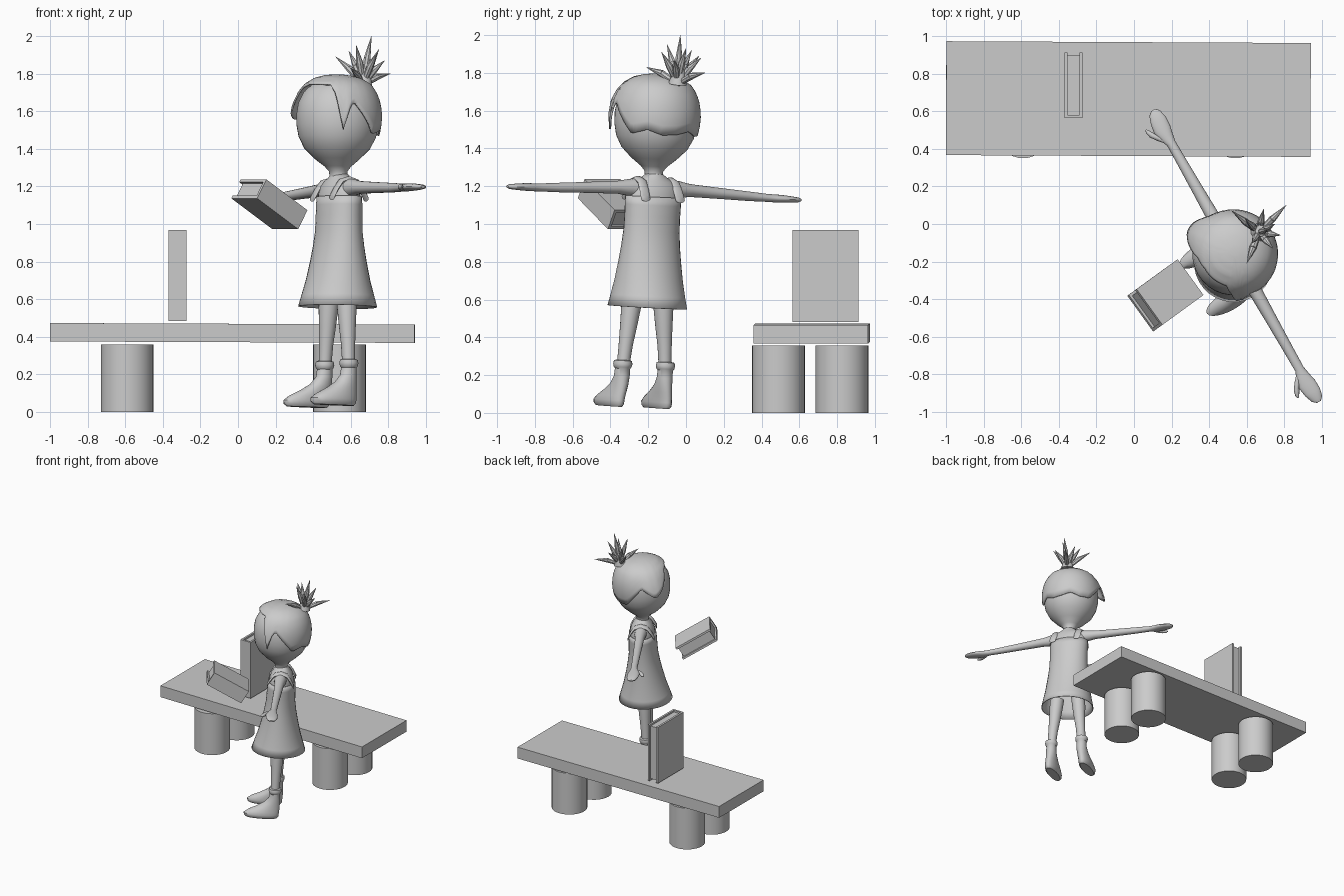
import bpy, bmesh, math
from mathutils import Matrix, Vector

if "Cube" in bpy.data.objects:
    bpy.data.objects.remove(bpy.data.objects["Cube"])

grey = bpy.data.materials.new("plain grey")
grey.diffuse_color = (0.6, 0.6, 0.6, 1)
grey.use_nodes = True
grey.node_tree.nodes["Principled BSDF"].inputs["Base Color"].default_value = grey.diffuse_color


def finish(name, bm, mat=None, smooth=True):
    """Turn a bmesh into a shaded object."""
    if mat:
        bm.transform(mat)
    bmesh.ops.recalc_face_normals(bm, faces=bm.faces)
    me = bpy.data.meshes.new(name)
    bm.to_mesh(me)
    bm.free()
    if smooth:
        me.shade_smooth()
        me.set_sharp_from_angle(angle=math.radians(40))
    me.materials.append(grey)
    ob = bpy.data.objects.new(name, me)
    bpy.context.collection.objects.link(ob)
    return ob


def box(name, mat, lo, hi):
    bm = bmesh.new()
    lo, hi = Vector(lo), Vector(hi)
    size = hi - lo
    bmesh.ops.create_cube(bm, size=1, matrix=Matrix.Translation((lo + hi) / 2) @ Matrix.Diagonal((*size, 1)))
    return finish(name, bm, mat, False)


def loft(name, axis, rings, mat, n=24, caps=True):
    """Join elliptical rings (x, y, z, a, b) lying square to one axis."""
    u, v = {'X': ((0, 1, 0), (0, 0, 1)), 'Y': ((1, 0, 0), (0, 0, 1)), 'Z': ((1, 0, 0), (0, 1, 0))}[axis]
    u, v = Vector(u), Vector(v)
    bm = bmesh.new()
    rows = []
    for x, y, z, a, b in rings:
        rows.append([bm.verts.new(Vector((x, y, z)) + u * a * math.cos(t) + v * b * math.sin(t))
                     for t in (2 * math.pi * i / n for i in range(n))])
    for r, s in zip(rows, rows[1:]):
        for i in range(n):
            j = (i + 1) % n
            bm.faces.new((r[i], r[j], s[j], s[i]))
    if caps:
        bm.faces.new(rows[0])
        bm.faces.new(rows[-1])
    return finish(name, bm, mat)


def cone(name, p, q, r1, r2, n):
    p, q = Vector(p), Vector(q)
    d = q - p
    bm = bmesh.new()
    bmesh.ops.create_cone(bm, cap_ends=True, segments=n, radius1=r1, radius2=r2, depth=d.length)
    return finish(name, bm, Matrix.Translation((p + q) / 2) @ d.to_track_quat('Z', 'Y').to_matrix().to_4x4())


def interp(keys, t):
    for (a, va), (b, vb) in zip(keys, keys[1:]):
        if t <= b:
            return va + (vb - va) * (t - a) / (b - a)
    return keys[-1][1]


# Bench: slightly turned slab on four round legs
turn = Matrix.Translation((-0.03, 0.665, 0.42)) @ Matrix.Rotation(-0.005, 4, 'Z') @ Matrix.Rotation(0.004, 4, 'Y')
box("bench_top", turn, (-0.97, -0.303, -0.049), (0.97, 0.303, 0.049))
for x in (-0.59, 0.54):
    for y in (0.49, 0.825):
        cone("bench_leg", (x, y, 0), (x, y, 0.358), 0.14, 0.14, 32)


# Books: two boards and a spine round a recessed page block
def book(name, centre, fore, height, thick, w, h, t):
    m = Matrix.Identity(4)
    for i, c in enumerate((fore, height, thick)):
        m.col[i] = (*Vector(c).normalized(), 0)
    m.col[3] = (*centre, 1)
    w, h, t, c, d = w / 2, h / 2, t / 2, 0.017, 0.015
    box(name + "_back_board", m, (-w, -h, -t), (w, h, c - t))
    box(name + "_front_board", m, (-w, -h, t - c), (w, h, t))
    box(name + "_spine", m, (-w, -h, c - t), (c - w, h, t - c))
    box(name + "_pages", m, (c - w, d - h, c - t), (w - d, h - d, t - c))


book("standing_book", (-0.322, 0.738, 0.725), (0, 1, 0), (0, 0, 1), (1, 0, 0), 0.35, 0.485, 0.098)
book("held_book", (0.167, -0.38, 1.105), (-0.585, 0.81, 0), (0.22, 0.16, -0.165),
     (-0.05, -0.036, -0.102), 0.235, 0.316, 0.118)

# Girl frame: faces local -Y, turned and leaning a little about the shoulders
tilt = Matrix(((1, 0, -0.04, 0), (0, 1, 0.04, 0), (0.04, -0.04, 1, 0), (0, 0, 0, 1)))
G = (Matrix.Translation((0.54, -0.17, 1.2)) @ Matrix.Rotation(math.radians(-60.4), 4, 'Z')
     @ tilt @ Matrix.Translation((0, 0, -1.2)))

# Head with neck
HY = -0.018
head = [(1.2, .075), (1.225, .056), (1.25, .047), (1.28, .05), (1.305, .07), (1.345, .12), (1.40, .175),
        (1.46, .206), (1.52, .218), (1.58, .22), (1.64, .211), (1.70, .182), (1.74, .14), (1.765, .085), (1.775, .02)]
loft("head", 'Z', [(0, HY * min(1, (z - 1.2) / .15), z, r, r) for z, r in head], G, 32)

# Hair cap: follows the head, with a lower edge that varies round it
edge = [(-180, 1.48), (-160, 1.50), (-140, 1.475), (-118, 1.48), (-85, 1.63), (-62, 1.555), (-48, 1.60),
        (-22, 1.715), (0, 1.735), (48, 1.73), (58, 1.68), (68, 1.49), (76, 1.60), (82, 1.64), (95, 1.58),
        (117, 1.475), (140, 1.50), (160, 1.475), (180, 1.48)]
shell = [(1.46, .217), (1.52, .229), (1.58, .232), (1.64, .225), (1.70, .203), (1.74, .173), (1.77, .125),
         (1.785, .07), (1.792, .001)]
bm = bmesh.new()
N, K = 90, 12
rows = []
for i in range(N):
    ang = -180 + 360 * i / N
    low = interp(edge, ang)
    col = []
    for k in range(K + 1):
        t = 1 - (1 - k / K) ** 2
        z = low + (1.79 - low) * t
        flare = .04 * math.exp(-((ang + 60) / 20) ** 2) + .018 * math.exp(-((ang - 66) / 12) ** 2)
        r = interp(shell, z) + flare * (1 - t) ** 1.5
        a = math.radians(ang)
        col.append(bm.verts.new((r * math.sin(a), HY - r * math.cos(a), z)))
    rows.append(col)
for i in range(N):
    p, q = rows[i], rows[(i + 1) % N]
    for k in range(K):
        bm.faces.new((p[k], q[k], q[k + 1], p[k + 1]))
bm.faces.new([c[-1] for c in rows])
hair = finish("hair_cap", bm, G)
mod = hair.modifiers.new("thickness", 'SOLIDIFY')
mod.thickness, mod.offset = 0.01, 0

# Spiky topknot
root = Vector((0.665, -0.045, 1.74))
cone("topknot_base", root, root + Vector((0.01, 0.01, 0.08)), 0.05, 0.03, 12)
for tip in ((.71, -.03, 2.0), (.59, .03, 1.92), (.63, -.10, 1.95), (.74, -.13, 1.91), (.52, .07, 1.89),
            (.78, -.06, 1.87), (.81, .10, 1.80), (.60, -.21, 1.83), (.69, .08, 1.88), (.75, .0, 1.93)):
    tip = Vector(tip)
    mid = root.lerp(tip, .5) + Vector((0, 0, .012))
    cone("topknot_spike_lower", root, mid, .014, .019, 8)
    cone("topknot_spike_tip", mid, tip, .019, .001, 8)

# Torso and dress
loft("torso", 'Z', [(0, 0, z, a, b) for z, a, b in (
    (1.0, .148, .103), (1.1, .15, .102), (1.16, .152, .096), (1.2, .142, .084), (1.225, .115, .07),
    (1.245, .075, .056), (1.265, .046, .046))], G, 32)
dress = loft("dress", 'Z', [(0, 0, z, a, b) for z, a, b in (
    (.56, .211, .211), (.62, .2, .192), (.7, .186, .167), (.8, .173, .143), (.88, .164, .127), (.96, .158, .115),
    (1.04, .157, .112), (1.1, .159, .11), (1.145, .16, .106))], G, 32, caps=False)
mod = dress.modifiers.new("thickness", 'SOLIDIFY')
mod.thickness = 0.006

for s, side in ((1, "left"), (-1, "right")):
    # Dress straps
    loft(side + "_strap", 'Y', [(s * x, y, z, .028, .016) for x, y, z in (
        (.105, -.104, 1.135), (.103, -.08, 1.18), (.1, -.05, 1.22), (.098, 0, 1.235),
        (.1, .05, 1.22), (.103, .08, 1.18), (.105, .104, 1.135))], G, 12)
    # Arm running into a flat hand
    loft(side + "_arm", 'X', [(s * x, y, z, a, b) for x, y, z, a, b in (
        (.09, 0, 1.185, .05, .055), (.15, 0, 1.188, .046, .045), (.22, 0, 1.186, .036, .034),
        (.40, 0, 1.178, .031, .029), (.58, 0, 1.17, .027, .025), (.69, 0, 1.166, .025, .021),
        (.735, -.005, 1.165, .038, .021), (.78, -.005, 1.165, .048, .02), (.83, 0, 1.164, .045, .017),
        (.875, .003, 1.163, .032, .013), (.893, .004, 1.163, .012, .007))], G, 20)
    loft(side + "_thumb", 'X', [(s * x, y, 1.163, a, a * .9) for x, y, a in (
        (.705, -.015, .012), (.74, -.04, .018), (.775, -.066, .017), (.805, -.078, .012), (.82, -.081, .004))], G, 12)
    # Leg
    loft(side + "_leg", 'Z', [(s * x, 0, z, r, r) for x, z, r in (
        (.09, .64, .056), (.098, .56, .053), (.108, .45, .045), (.118, .36, .038), (.127, .25, .034))], G, 20)
    # Ankle boot with rolled cuff, toe pointing slightly outwards
    loft(side + "_boot", 'Z', [(s * (.13 - .15 * y), y, z, a, b) for y, z, a, b in (
        (0, .275, .036, .036), (0, .272, .047, .047), (0, .255, .051, .051), (0, .238, .047, .047),
        (0, .23, .04, .041), (-.003, .19, .041, .045), (-.02, .15, .043, .063), (-.05, .115, .046, .092),
        (-.082, .085, .05, .122), (-.1, .06, .052, .138), (-.1, .04, .049, .136), (-.098, .027, .038, .122))], G, 24)
